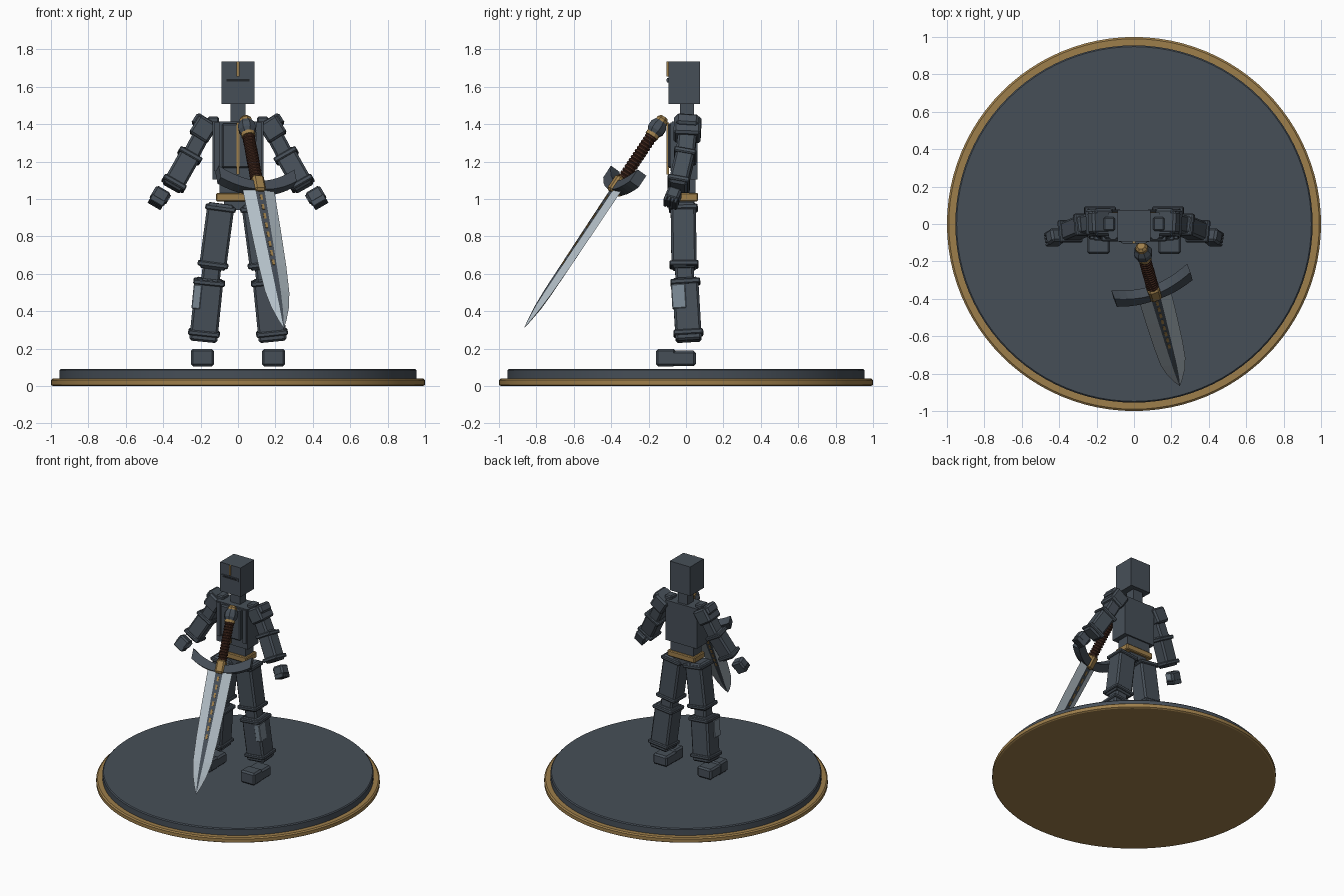
import bpy, bmesh, math
from mathutils import Matrix, Vector

cube = bpy.data.objects.get("Cube")
if cube:
    bpy.data.objects.remove(cube, do_unlink=True)


def material(name, color):
    m = bpy.data.materials.new(name)
    m.use_nodes = True
    m.diffuse_color = (*color, 1)
    m.node_tree.nodes["Principled BSDF"].inputs["Base Color"].default_value = (*color, 1)
    return m


STEEL = material("dark steel", (0.062, 0.078, 0.097))
GOLD = material("aged gold", (0.34, 0.21, 0.07))
SILVER = material("blade silver", (0.45, 0.52, 0.57))
PLATE = material("pale steel", (0.2, 0.25, 0.3))
LEATHER = material("brown leather", (0.065, 0.025, 0.015))
BLACK = material("visor black", (0.015, 0.018, 0.022))


def finish(name, bm, mats, matrix=Matrix()):
    bmesh.ops.recalc_face_normals(bm, faces=bm.faces)
    mesh = bpy.data.meshes.new(name)
    bm.to_mesh(mesh)
    bm.free()
    for m in mats:
        mesh.materials.append(m)
    ob = bpy.data.objects.new(name, mesh)
    ob.matrix_world = matrix
    bpy.context.collection.objects.link(ob)
    return ob


def box(name, center, size, mat, bevel=0.0, matrix=Matrix()):
    bm = bmesh.new()
    bmesh.ops.create_cube(bm, size=1)
    bmesh.ops.scale(bm, vec=size, verts=bm.verts)
    if bevel:
        bmesh.ops.bevel(bm, geom=bm.edges[:], offset=bevel, segments=1, affect='EDGES')
    bmesh.ops.translate(bm, vec=center, verts=bm.verts)
    return finish(name, bm, [mat], matrix)


def loft(name, rings, mats, matrix=Matrix(), pick=None):
    """Skin a list of equal rings; pick(k) gives the material of the k-th side."""
    bm = bmesh.new()
    vs = [[bm.verts.new(p) for p in ring] for ring in rings]
    n = len(vs[0])
    for a, b in zip(vs, vs[1:]):
        for k in range(n):
            f = bm.faces.new((a[k], a[(k + 1) % n], b[(k + 1) % n], b[k]))
            f.material_index = pick(k) if pick else 0
    bm.faces.new(vs[0])
    bm.faces.new(vs[-1])
    return finish(name, bm, mats, matrix)


def lathe(name, profile, sides, mat, matrix=Matrix(), smooth=False):
    rings = [[(r * math.cos(math.tau * k / sides), r * math.sin(math.tau * k / sides), z)
              for k in range(sides)] for r, z in profile]
    ob = loft(name, rings, [mat], matrix)
    if smooth:
        for p in ob.data.polygons:
            p.use_smooth = len(p.vertices) == 4 and abs(p.normal.z) < 0.3
    return ob


def frame(a, b, hint):
    """Frame at a with z towards b and y near the hint."""
    z = (Vector(b) - Vector(a)).normalized()
    x = Vector(hint).cross(z).normalized()
    return Matrix.Translation(a) @ Matrix((x, z.cross(x), z)).transposed().to_4x4()


def limb(name, a, b, width, depth, bands=()):
    """Armoured segment from a to b with raised bands at fractions of its length."""
    m = frame(a, b, (0, 1, 0))
    length = (Vector(b) - Vector(a)).length
    box(name, (0, 0, length / 2), (width, depth, length), STEEL, 0.012, m)
    for t in bands:
        box(name + "_band", (0, 0, t * length), (width + 0.02, depth + 0.02, 0.028), STEEL, 0.006, m)
    return m


# Round stand
lathe("base_rim", [(0.99, 0), (1, 0.006), (1, 0.032), (0.99, 0.04)], 96, GOLD, smooth=True)
lathe("base_top", [(0.955, 0.038), (0.955, 0.085), (0.948, 0.092)], 96, STEEL, smooth=True)

# Head
box("helmet", (0, -0.01, 1.622), (0.175, 0.168, 0.226), STEEL)
box("helmet_crest", (0, -0.097, 1.695), (0.014, 0.012, 0.078), GOLD)
box("visor_frame", (0, -0.096, 1.635), (0.14, 0.01, 0.024), STEEL)
box("visor_slit", (0, -0.1, 1.635), (0.125, 0.006, 0.013), BLACK)
box("neck", (0, 0.005, 1.46), (0.082, 0.075, 0.12), STEEL)

# Torso
box("chest", (0, -0.007, 1.26), (0.27, 0.135, 0.31), STEEL)
box("breastplate", (0, -0.082, 1.285), (0.17, 0.03, 0.24), STEEL, 0.008)
box("breast_ridge", (0, -0.098, 1.27), (0.016, 0.012, 0.28), GOLD)
box("waist", (0, 0, 1.07), (0.2, 0.1, 0.09), STEEL)
box("belt", (0, 0, 1.01), (0.235, 0.13, 0.046), GOLD, 0.006)
box("pelvis", (0, 0, 0.968), (0.15, 0.09, 0.055), STEEL)

for s, side in ((1, "left_"), (-1, "right_")):
    # Straps and pauldrons
    box(side + "strap", (s * 0.112, -0.078, 1.28), (0.03, 0.012, 0.26), STEEL)
    box(side + "shoulder_buckle", (s * 0.132, 0, 1.42), (0.06, 0.075, 0.04), STEEL, 0.008)
    limb(side + "pauldron", (s * 0.155, 0.01, 1.42), (s * 0.215, 0.005, 1.325), 0.115, 0.145)
    limb(side + "pauldron_ridge", (s * 0.16, 0.01, 1.425), (s * 0.195, 0.005, 1.37), 0.135, 0.12)

    # Arms
    limb(side + "upper_arm", (s * 0.18, 0.01, 1.37), (s * 0.26, -0.005, 1.22), 0.09, 0.1)
    limb(side + "forearm", (s * 0.247, 0, 1.25), (s * 0.355, -0.045, 1.06), 0.115, 0.1, (0.1, 0.88))
    m = limb(side + "hand", (s * 0.40, -0.055, 1.045), (s * 0.435, -0.08, 0.985), 0.09, 0.075)
    for k in range(4):
        box(side + "finger", (0, (k - 1.5) * 0.019, 0.075), (0.08, 0.016, 0.035), STEEL, 0.003, m)
    box(side + "hand_plate", (s * 0.046, 0, 0.03), (0.008, 0.05, 0.04), PLATE, 0, m)

    # Legs
    limb(side + "thigh", (s * 0.09, -0.015, 0.975), (s * 0.137, -0.01, 0.625), 0.145, 0.135, (0.07, 0.93))
    limb(side + "knee", (s * 0.137, -0.01, 0.66), (s * 0.15, -0.005, 0.54), 0.1, 0.1)
    m = limb(side + "shin", (s * 0.152, -0.005, 0.575), (s * 0.186, 0.015, 0.24), 0.15, 0.14, (0.06, 0.87))
    outer = -s if (m.to_3x3() @ Vector((1, 0, 0))).x < 0 else s
    box(side + "shin_plate", (outer * 0.058, -0.04, 0.1), (0.045, 0.075, 0.13), PLATE, 0.004, m)

    # Feet
    box(side + "foot", (s * 0.19, -0.052, 0.148), (0.122, 0.21, 0.082), STEEL, 0.012)
    box(side + "toe_cap", (s * 0.19, -0.108, 0.152), (0.124, 0.105, 0.094), STEEL, 0.012)

# Sword frame: local z runs from pommel to tip, local y faces forward and up
TOP, TIP = (0.04, -0.125, 1.425), (0.245, -0.865, 0.31)
SWORD = frame(TOP, TIP, (0.3, -0.77, 0.563))
LENGTH = (Vector(TIP) - Vector(TOP)).length

# Pommel and grip
lathe("pommel_cap", [(0.022, -0.015), (0.034, 0), (0.034, 0.022)], 8, GOLD, SWORD)
lathe("pommel", [(0.036, 0.015), (0.05, 0.04), (0.05, 0.07), (0.036, 0.095)], 8, STEEL, SWORD)
lathe("grip_collar", [(0.038, 0.09), (0.038, 0.11)], 12, GOLD, SWORD)
wraps, start, pitch = 14, 0.108, 0.02
grip = []
for k in range(wraps):
    z = start + k * pitch
    grip += [(0.027, z), (0.034, z + pitch * 0.3), (0.034, z + pitch * 0.7), (0.027, z + pitch * 0.95)]
lathe("grip", grip, 12, LEATHER, SWORD)

# Curved guard
guard = []
for k in range(13):
    u = k / 6 - 1
    drop = 0.445 - 0.075 * u * u
    h = 0.026 + 0.012 * abs(u)
    guard.append([(0.215 * u, y, drop + z) for y, z in ((-0.03, -h), (0.03, -h), (0.03, h), (-0.03, h))])
loft("guard", guard, [STEEL], SWORD)
box("guard_block", (0, 0, 0.43), (0.065, 0.08, 0.1), GOLD, 0.012, SWORD)

# Blade: bevelled edges around a dark central fuller
stations = ((0.45, 0.09, 0.026), (0.7, 0.086, 0.022), (0.95, 0.079, 0.017), (1.12, 0.069, 0.013),
            (1.22, 0.05, 0.009), (1.3, 0.024, 0.005), (LENGTH, 0.001, 0.0005))
blade = []
for z, w, f in stations:
    h = 0.02 * min(1, w / 0.06)
    blade.append([(-w, 0, z), (-f, h, z), (f, h, z), (w, 0, z), (f, -h, z), (-f, -h, z)])
loft("blade", blade, [SILVER, STEEL], SWORD, lambda k: 1 if k in (1, 4) else 0)

# Gold inlays along both fullers
for k in range(8):
    for y in (0.02, -0.02):
        box("blade_inlay", (0, y, 0.52 + k * 0.06), (0.014, 0.006, 0.034), GOLD, 0, SWORD)
